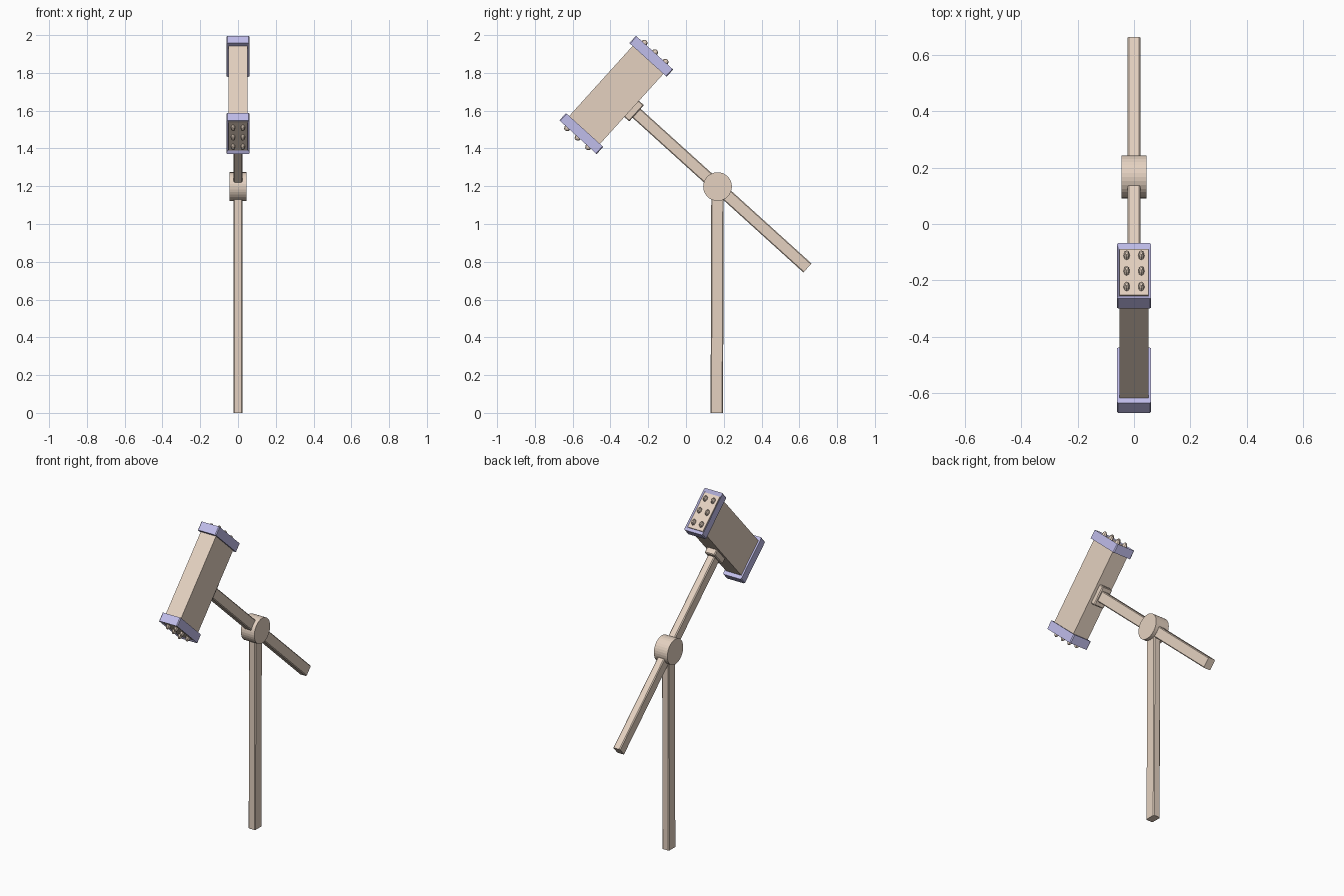
import bpy, bmesh, math
from mathutils import Matrix, Vector

if "Cube" in bpy.data.objects:
    bpy.data.objects.remove(bpy.data.objects["Cube"])

def material(name, rgb):
    m = bpy.data.materials.new(name)
    m.diffuse_color = (*rgb, 1)
    m.use_nodes = True
    m.node_tree.nodes["Principled BSDF"].inputs["Base Color"].default_value = m.diffuse_color
    return m

WOOD = material("wood", (0.78, 0.64, 0.53))
BAND = material("purple_band", (0.53, 0.51, 0.83))

# Tilted frame centred on the pivot: local y runs down the handle, local z along the head
PIVOT = Vector((0, 0.167, 1.198))
TILT = Matrix.Translation(PIVOT) @ Matrix.Rotation(math.radians(-42.15), 4, 'X')

def finish(name, bm, mat, matrix=Matrix()):
    bmesh.ops.recalc_face_normals(bm, faces=bm.faces)
    me = bpy.data.meshes.new(name)
    bm.to_mesh(me)
    bm.free()
    me.materials.append(mat)
    ob = bpy.data.objects.new(name, me)
    ob.matrix_world = matrix
    bpy.context.collection.objects.link(ob)
    return ob

def box_bm(lo, hi):
    bm = bmesh.new()
    lo, hi = Vector(lo), Vector(hi)
    size = hi - lo
    bmesh.ops.create_cube(bm, size=1, matrix=Matrix.Translation((lo + hi) / 2) @ Matrix.Diagonal((*size, 1)))
    return bm

def chamfer(bm, w, axis=None):
    """Chamfer all edges, or only those running along one axis."""
    edges = [e for e in bm.edges if axis is None or
             abs((e.verts[0].co - e.verts[1].co).normalized()[axis]) > 0.9]
    bmesh.ops.bevel(bm, geom=edges, offset=w, segments=1, affect='EDGES', profile=0.5)

# Upright post, leaning very slightly
post = box_bm((-0.023, 0.13, 0), (0.023, 0.196, 1.198))
for v in post.verts:
    if v.co.z > 1:
        v.co.y += 0.004
chamfer(post, 0.005, 2)
finish("post", post, WOOD)

# Pivot disc
disc = bmesh.new()
bmesh.ops.create_cone(disc, cap_ends=True, segments=32, radius1=0.076, radius2=0.076, depth=0.09,
                      matrix=Matrix.Rotation(math.pi / 2, 4, 'Y'))
finish("pivot_disc", disc, WOOD, Matrix.Translation(PIVOT))

# Swinging handle
handle = box_bm((-0.023, -0.62, -0.032), (0.023, 0.642, 0.032))
chamfer(handle, 0.005, 1)
finish("handle", handle, WOOD, TILT)

# Socket where the handle meets the head
socket = box_bm((-0.034, -0.63, -0.058), (0.034, -0.578, 0.058))
chamfer(socket, 0.005)
finish("socket", socket, WOOD, TILT)

# Hammer head body
HEAD = TILT @ Matrix.Translation((0, -0.723, 0))
finish("head_body", box_bm((-0.051, -0.11, -0.297), (0.051, 0.11, 0.297)), WOOD, HEAD)

# End bands (recessed frames) and their rows of studs
for side, label in ((1, "upper"), (-1, "lower")):
    end = HEAD @ (Matrix() if side > 0 else Matrix.Rotation(math.pi, 4, 'X'))
    band = box_bm((-0.061, -0.133, 0.25), (0.061, 0.133, 0.302))
    chamfer(band, 0.005, 2)
    top = max(band.faces, key=lambda f: f.calc_center_median().z)
    bmesh.ops.inset_region(band, faces=[top], thickness=0.009)
    for v in top.verts:
        v.co = (math.copysign(0.051, v.co.x), math.copysign(0.110, v.co.y), v.co.z)
    bmesh.ops.remove_doubles(band, verts=list(top.verts), dist=0.0001)
    top = max((f for f in band.faces if abs(f.normal.z) > 0.9 and len(f.verts) == 4
               and abs(f.calc_center_median().y) < 0.01
               and abs(f.calc_center_median().x) < 0.01),
              key=lambda f: f.calc_center_median().z)
    for v in top.verts:
        v.co.z = 0.29
    finish(label + "_band", band, BAND, end)

    studs = bmesh.new()
    for x in (-0.026, 0.026):
        for y in (-0.075, 0, 0.075):
            bmesh.ops.create_uvsphere(studs, u_segments=8, v_segments=6, radius=1,
                matrix=Matrix.Translation((x, y, 0.299)) @ Matrix.Diagonal((0.011, 0.018, 0.022, 1)))
    finish(label + "_studs", studs, WOOD, end)
